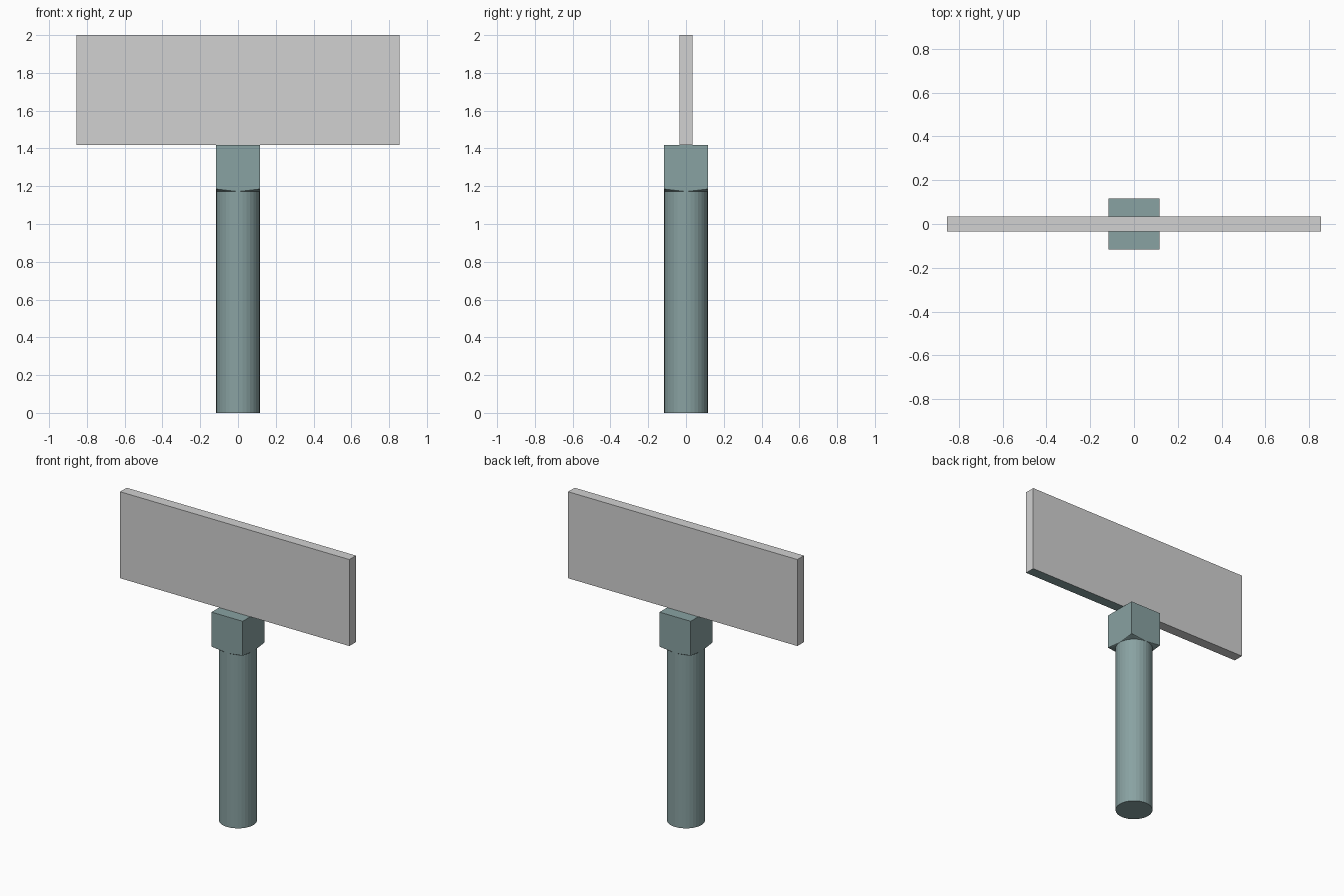
import bpy
import bmesh
from math import cos, sin, pi

cube = bpy.data.objects.get("Cube")
if cube:
    bpy.data.objects.remove(cube, do_unlink=True)


def make_material(name, rgb):
    mat = bpy.data.materials.new(name)
    mat.use_nodes = True
    colour = (*rgb, 1)
    mat.diffuse_color = colour
    mat.node_tree.nodes["Principled BSDF"].inputs["Base Color"].default_value = colour
    return mat


def finish(name, bm, materials):
    bmesh.ops.recalc_face_normals(bm, faces=bm.faces)
    mesh = bpy.data.meshes.new(name)
    bm.to_mesh(mesh)
    bm.free()
    for mat in materials:
        mesh.materials.append(mat)
    obj = bpy.data.objects.new(name, mesh)
    bpy.context.collection.objects.link(obj)
    return obj


teal = make_material("grey_teal", (0.25, 0.36, 0.36))
grey = make_material("light_grey", (0.64, 0.64, 0.64))

RADIUS = 0.116
SIDES = 32
QUARTER = SIDES // 4
NECK_Z, CORNER_Z, BLOCK_TOP, PANEL_TOP = 1.172, 1.185, 1.417, 2.0

# Post: round shaft that blends into a square block
bm = bmesh.new()


def ring(z):
    return [bm.verts.new((RADIUS * cos(2 * pi * i / SIDES),
                          RADIUS * sin(2 * pi * i / SIDES), z)) for i in range(SIDES)]


def corners(z):
    return [bm.verts.new((x * RADIUS, y * RADIUS, z))
            for x, y in ((1, 1), (-1, 1), (-1, -1), (1, -1))]


foot, neck = ring(0), ring(NECK_Z)
low, high = corners(CORNER_Z), corners(BLOCK_TOP)
bm.faces.new(foot)
for i in range(SIDES):
    j = (i + 1) % SIDES
    bm.faces.new((foot[i], foot[j], neck[j], neck[i]))
    # Shoulder fan from the round neck out to each block corner
    bm.faces.new((neck[i], neck[j], low[i // QUARTER]))
for q in range(4):
    p = (q - 1) % 4
    bm.faces.new((low[p], neck[q * QUARTER], low[q], high[q], high[p]))
bm.faces.new(high)
finish("post_with_block", bm, [teal])

# Sign panel, with half of its underside in the post colour
bm = bmesh.new()
bmesh.ops.create_cube(bm, size=1)
for v in bm.verts:
    v.co.x *= 1.71
    v.co.y *= 0.07
    v.co.z = PANEL_TOP if v.co.z > 0 else BLOCK_TOP
bmesh.ops.bisect_plane(bm, geom=bm.verts[:] + bm.edges[:] + bm.faces[:],
                       plane_co=(0, 0, 0), plane_no=(1, 0, 0))
bm.normal_update()
for f in bm.faces:
    underside = f.normal.z < -0.5
    f.material_index = 1 if underside and f.calc_center_median().x > 0 else 0
finish("sign_panel", bm, [grey, teal])
